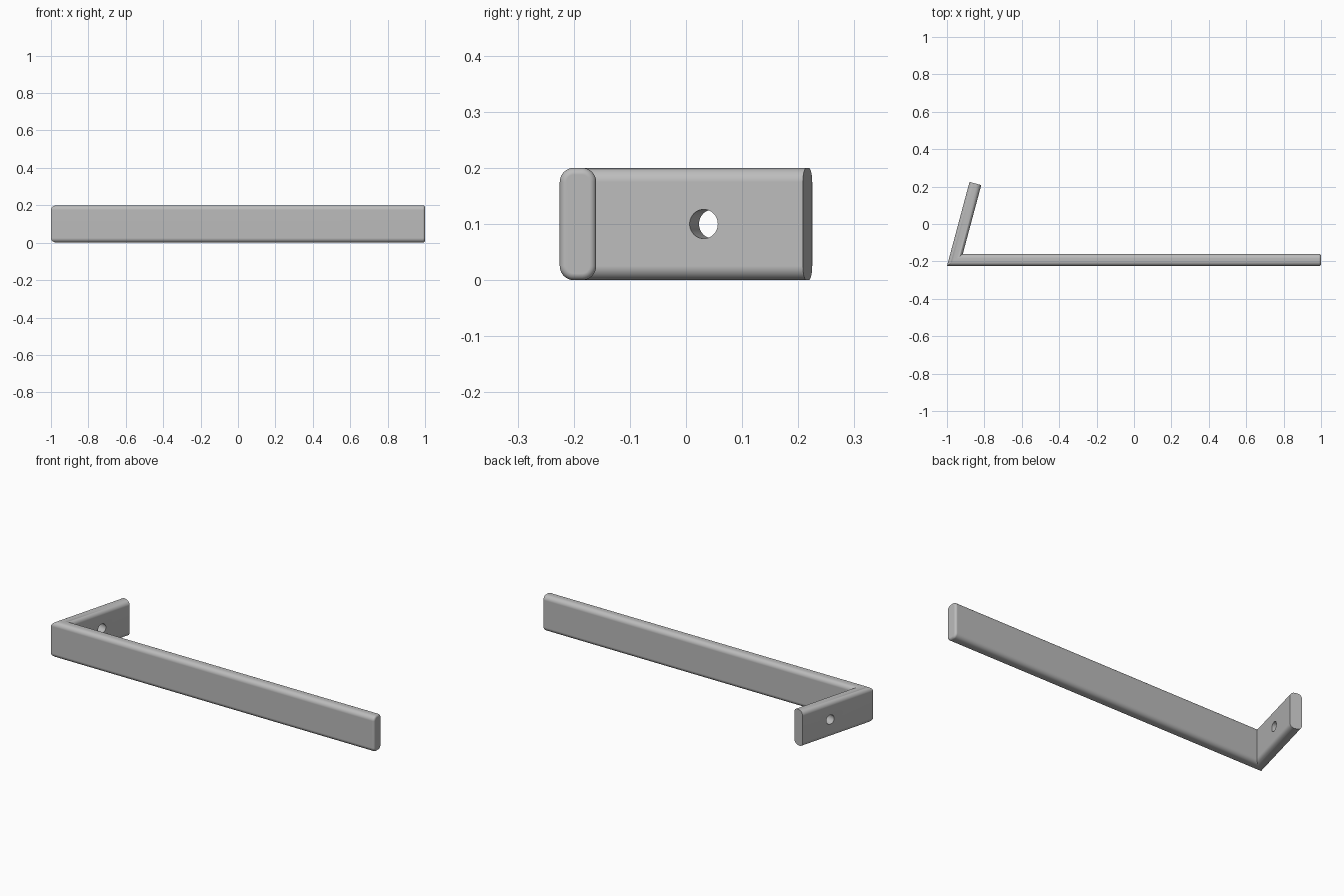
import bpy
import bmesh
from math import cos, sin, pi, radians
from mathutils import Vector, Matrix

old = bpy.data.objects.get("Cube")
if old:
    bpy.data.objects.remove(old, do_unlink=True)

THICK, HEIGHT, ROUND, END_ROUND = 0.065, 0.2, 0.025, 0.012
LEAN = radians(15)
FRONT, BACK = -0.225, 0.225

grey = bpy.data.materials.new("satin grey")
grey.use_nodes = True
colour = (0.5, 0.5, 0.5, 1)
grey.diffuse_color = colour
grey.node_tree.nodes["Principled BSDF"].inputs["Base Color"].default_value = colour


def rounded_section(inset=0.0, steps=8):
    """Rounded rectangle: (fraction across the thickness, height)."""
    r = ROUND - inset
    w, h = THICK / 2 - ROUND, HEIGHT / 2 - ROUND
    points = []
    for quarter, (sx, sz) in enumerate([(1, 1), (-1, 1), (-1, -1), (1, -1)]):
        for i in range(steps + 1):
            a = (quarter + i / steps) * pi / 2
            points.append(((sx * w + r * cos(a)) / THICK + 0.5,
                           sz * h + r * sin(a) + HEIGHT / 2))
    return points


# Plan of the bent strip: outer and inner corner at each station
along = Vector((sin(LEAN), cos(LEAN)))
across = Vector((cos(LEAN), -sin(LEAN)))
corner = Vector((-1, FRONT))
tip = corner + along * ((BACK - FRONT) / along.y)
tip_inner = tip + across * THICK
bend_y = FRONT + THICK
bend_inner = tip_inner + along * ((bend_y - tip_inner.y) / along.y)

stations = [(tip, tip_inner, 0), (corner, bend_inner, 0)]
for i in range(6):
    a = i / 5 * pi / 2
    x = 1 - END_ROUND * (1 - sin(a))
    stations.append((Vector((x, FRONT)), Vector((x, bend_y)),
                     END_ROUND * (1 - cos(a))))

# Skin the strip and close both ends
bm = bmesh.new()
rings = []
for outer, inner, inset in stations:
    ring = []
    for u, z in rounded_section(inset):
        p = outer.lerp(inner, u)
        ring.append(bm.verts.new((p.x, p.y, z)))
    rings.append(ring)
for a, b in zip(rings, rings[1:]):
    for i in range(len(a)):
        j = (i + 1) % len(a)
        bm.faces.new((a[i], a[j], b[j], b[i]))
bm.faces.new(rings[0])
bm.faces.new(rings[-1])
bmesh.ops.recalc_face_normals(bm, faces=bm.faces)
mesh = bpy.data.meshes.new("bent_bar")
bm.to_mesh(mesh)
bm.free()
bar = bpy.data.objects.new("bent_bar", mesh)
bpy.context.collection.objects.link(bar)
mesh.materials.append(grey)

# Screw hole through the short arm
centre = corner + along * 0.283 + across * (THICK / 2)
bpy.ops.mesh.primitive_cylinder_add(vertices=48, radius=0.026, depth=0.2)
cutter = bpy.context.object
cutter.name = "hole_cutter"
cutter.hide_render = True
cutter.matrix_world = (Matrix.Translation((centre.x, centre.y, HEIGHT / 2))
                       @ Matrix.Rotation(-LEAN, 4, "Z")
                       @ Matrix.Rotation(pi / 2, 4, "Y"))
cutter.data.materials.append(grey)
hole = bar.modifiers.new("screw hole", "BOOLEAN")
hole.operation = "DIFFERENCE"
hole.solver = "EXACT"
hole.object = cutter

bpy.ops.object.select_all(action="DESELECT")
bar.select_set(True)
bpy.context.view_layer.objects.active = bar
bpy.ops.object.modifier_apply(modifier=hole.name)
bpy.data.objects.remove(cutter, do_unlink=True)

# Smooth the rounded edges, keep the flats flat
bpy.ops.object.shade_smooth_by_angle(angle=radians(30))
weighted = bar.modifiers.new("flat faces", "WEIGHTED_NORMAL")
weighted.keep_sharp = True
